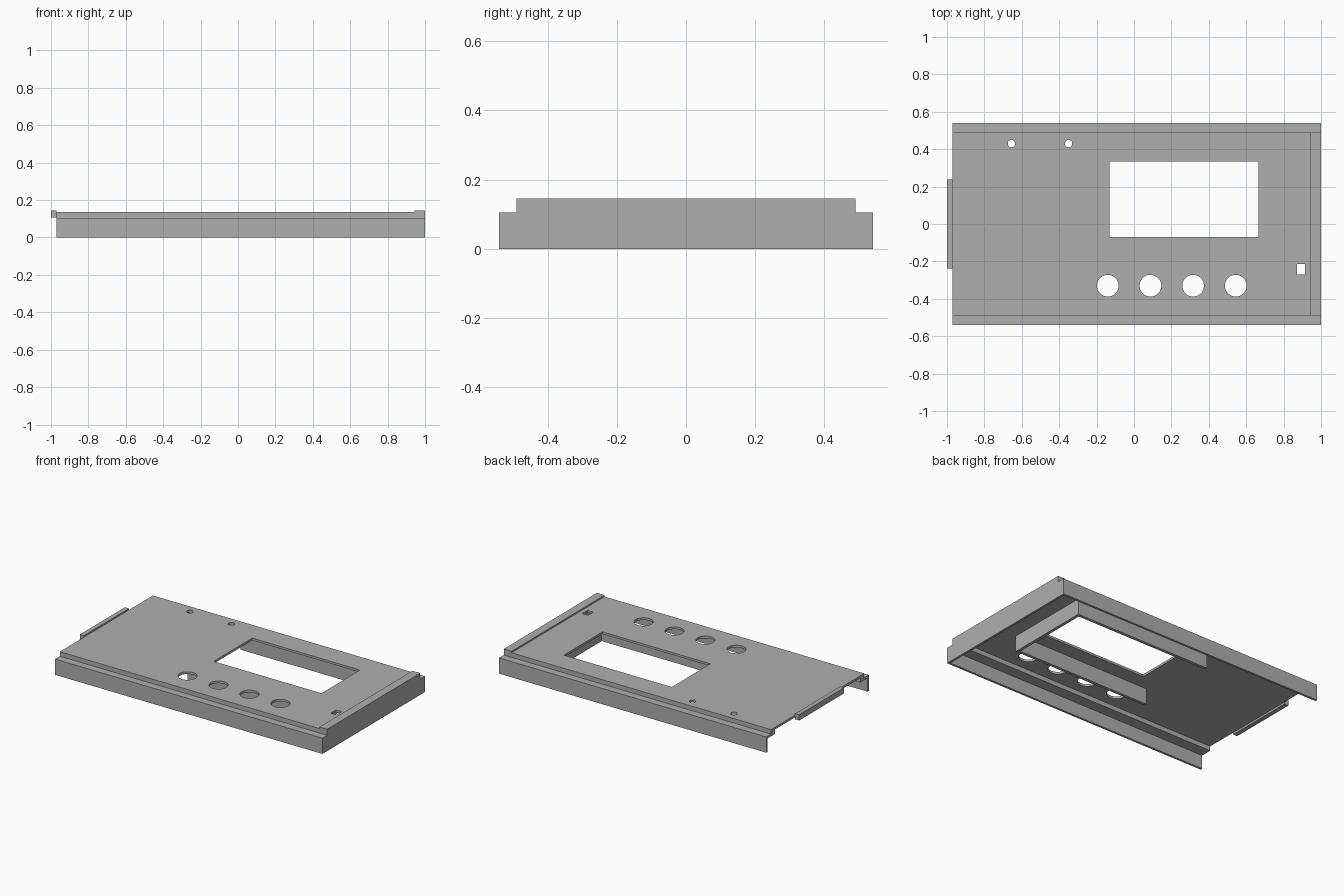
import bpy, bmesh
from mathutils import Matrix

cube = bpy.data.objects.get("Cube")
if cube:
    bpy.data.objects.remove(cube, do_unlink=True)

# One grey for the whole panel
grey = bpy.data.materials.new("panel grey")
grey.use_nodes = True
colour = (0.43, 0.43, 0.43, 1)
grey.diffuse_color = colour
grey.node_tree.nodes["Principled BSDF"].inputs["Base Color"].default_value = colour


def add_object(name, bm):
    bmesh.ops.recalc_face_normals(bm, faces=bm.faces)
    mesh = bpy.data.meshes.new(name)
    bm.to_mesh(mesh)
    bm.free()
    mesh.materials.append(grey)
    obj = bpy.data.objects.new(name, mesh)
    bpy.context.collection.objects.link(obj)
    return obj


def add_box(bm, x, y, z):
    size = [b - a for a, b in (x, y, z)]
    mid = [(a + b) / 2 for a, b in (x, y, z)]
    bmesh.ops.create_cube(bm, size=1, matrix=Matrix.Translation(mid) @ Matrix.Diagonal((*size, 1)))


def add_hole(bm, x, y, radius, sides):
    bmesh.ops.create_cone(bm, cap_ends=True, segments=sides, radius1=radius, radius2=radius,
                          depth=0.4, matrix=Matrix.Translation((x, y, 0.13)))


def prism(name, profile, x0, x1):
    """Extrude a y-z outline along x."""
    bm = bmesh.new()
    face = bm.faces.new([bm.verts.new((x0, y, z)) for y, z in profile])
    new = bmesh.ops.extrude_face_region(bm, geom=[face])["geom"]
    bmesh.ops.translate(bm, vec=(x1 - x0, 0, 0),
                        verts=[v for v in new if isinstance(v, bmesh.types.BMVert)])
    return add_object(name, bm)


def mirrored(half):
    return half + [(-y, z) for y, z in reversed(half)]


# Folded sheet: top plate, stepped shoulders and side walls
outer = mirrored([(0.54, 0), (0.54, 0.105), (0.49, 0.105), (0.49, 0.135)])
inner = mirrored([(0.525, 0), (0.525, 0.09), (0.45, 0.09), (0.45, 0.12)])
shell = prism("panel_shell", outer + inner[::-1], -0.97, 0.99)

# Openings: display window, knob holes, small holes and slot
bm = bmesh.new()
add_box(bm, (-0.13, 0.665), (-0.07, 0.335), (-0.1, 0.3))
add_box(bm, (0.872, 0.915), (-0.27, -0.215), (-0.1, 0.3))
for i in range(4):
    add_hole(bm, -0.14 + 0.228 * i, -0.33, 0.058, 48)
for x in (-0.655, -0.35):
    add_hole(bm, x, 0.43, 0.02, 32)
cutter = add_object("opening_cutter", bm)
cutter.hide_render = True
cut = shell.modifiers.new("openings", 'BOOLEAN')
cut.operation = 'DIFFERENCE'
cut.solver = 'EXACT'
cut.object = cutter
bpy.context.view_layer.objects.active = shell
bpy.ops.object.modifier_apply(modifier=cut.name)
bpy.data.objects.remove(cutter, do_unlink=True)

# End wall with its raised ridge
prism("end_wall", mirrored([(0.54, 0), (0.54, 0.105), (0.49, 0.105), (0.49, 0.145)]), 0.985, 1.0)
bm = bmesh.new()
add_box(bm, (0.943, 0.995), (-0.49, 0.49), (0.125, 0.145))
add_object("end_ridge", bm)

# Hooked tongue on the open end
bm = bmesh.new()
add_box(bm, (-1.0, -0.97), (-0.237, 0.237), (0.107, 0.145))
add_object("end_tongue", bm)

# Three-sided display bracket under the window
bm = bmesh.new()
add_box(bm, (-0.24, 0.76), (0.37, 0.39), (0.015, 0.125))
add_box(bm, (-0.24, 0.76), (-0.19, -0.17), (0.015, 0.125))
add_box(bm, (0.74, 0.76), (-0.17, 0.37), (0.015, 0.125))
add_object("display_bracket", bm)
